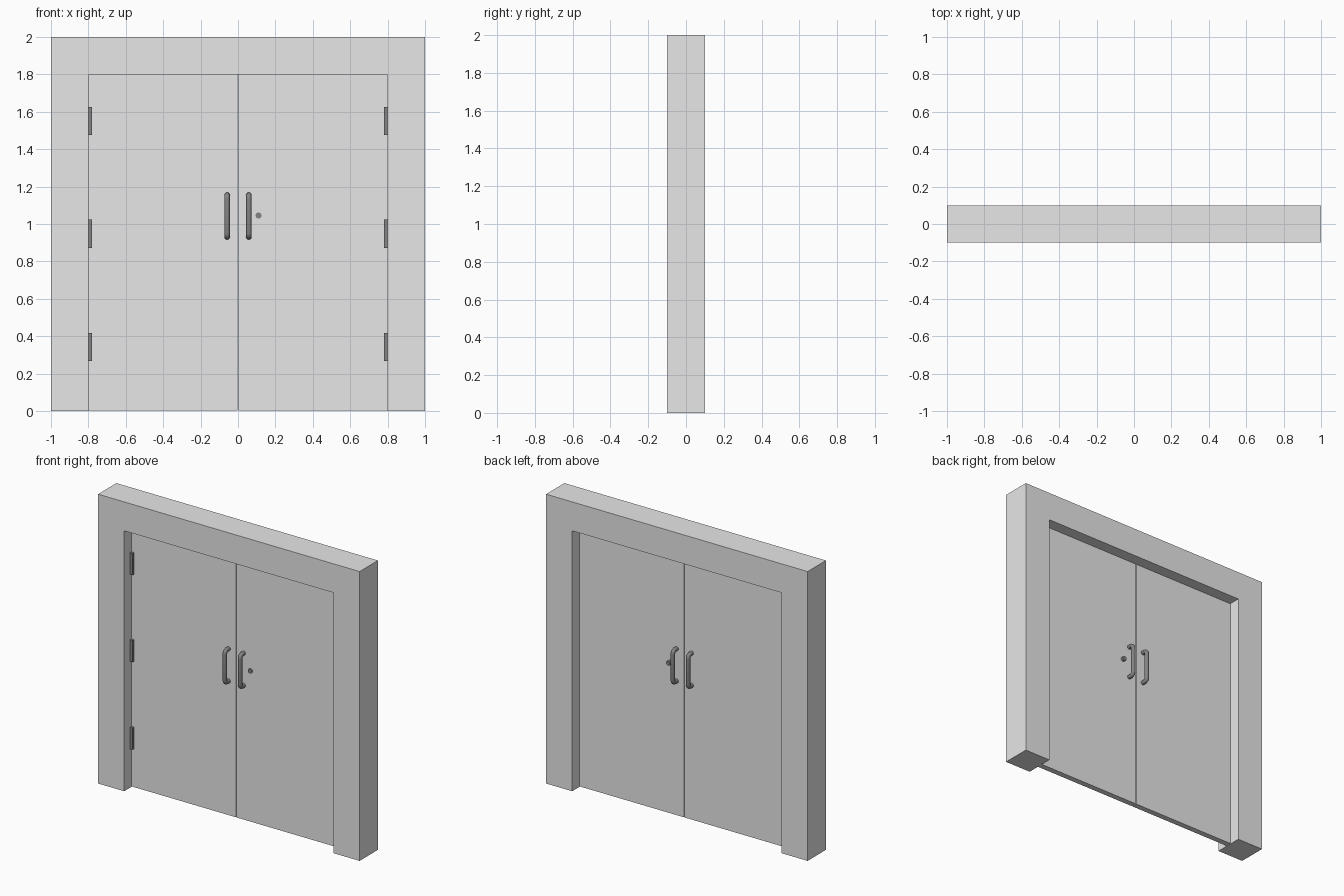
import bpy, bmesh, math
from mathutils import Vector, Matrix

if "Cube" in bpy.data.objects:
    bpy.data.objects.remove(bpy.data.objects["Cube"])


def material(name, v):
    m = bpy.data.materials.new(name)
    m.diffuse_color = (v, v, v, 1)
    m.use_nodes = True
    m.node_tree.nodes["Principled BSDF"].inputs["Base Color"].default_value = m.diffuse_color
    return m


PAINT = material("pale grey", 0.8)
METAL = material("dark grey metal", 0.23)


def finish(name, bm, mat):
    bmesh.ops.recalc_face_normals(bm, faces=bm.faces)
    me = bpy.data.meshes.new(name)
    bm.to_mesh(me)
    bm.free()
    me.materials.append(mat)
    ob = bpy.data.objects.new(name, me)
    bpy.context.collection.objects.link(ob)
    return ob


def smooth(ob):
    bpy.ops.object.select_all(action='DESELECT')
    ob.select_set(True)
    bpy.context.view_layer.objects.active = ob
    bpy.ops.object.shade_smooth_by_angle(angle=math.radians(40))


def box(name, lo, hi, mat):
    lo, hi = Vector(lo), Vector(hi)
    bm = bmesh.new()
    bmesh.ops.create_cube(bm, size=1)
    for v in bm.verts:
        v.co = (lo + hi) / 2 + v.co * (hi - lo)
    return finish(name, bm, mat)


def disc(name, x, z, r, y0, y1, mat):
    bm = bmesh.new()
    m = Matrix.Translation((x, (y0 + y1) / 2, z)) @ Matrix.Rotation(math.pi / 2, 4, 'X')
    bmesh.ops.create_cone(bm, cap_ends=True, segments=24, radius1=r, radius2=r,
                          depth=abs(y1 - y0), matrix=m)
    smooth(finish(name, bm, mat))


def handle(name, x, side):
    # pull handle: a round tube swept along a bracket path with rounded corners
    r, c, top, bottom = 0.0145, 0.02, 1.154, 0.931
    y_door, y_bar = 0.015, 0.06
    path = [(y_door, top)]
    for k in range(5):
        a = math.pi / 2 * k / 4
        path.append((y_bar - c + c * math.sin(a), top - c + c * math.cos(a)))
    path += [(y, top + bottom - z) for y, z in reversed(path)]
    bm = bmesh.new()
    rings, n = [], 16
    for i, (y, z) in enumerate(path):
        a = path[max(i - 1, 0)]
        b = path[min(i + 1, len(path) - 1)]
        t = Vector((0, b[0] - a[0], b[1] - a[1])).normalized()
        if i in (0, len(path) - 1):
            t = Vector((0, 1 if i == 0 else -1, 0))
        u = Vector((1, 0, 0))
        w = t.cross(u)
        ring = []
        for k in range(n):
            q = 2 * math.pi * k / n
            p = Vector((x, y, z)) + r * (math.cos(q) * u + math.sin(q) * w)
            ring.append(bm.verts.new((p.x, p.y * side, p.z)))
        rings.append(ring)
    for a, b in zip(rings, rings[1:]):
        for k in range(n):
            bm.faces.new((a[k], a[(k + 1) % n], b[(k + 1) % n], b[k]))
    bm.faces.new(rings[0])
    bm.faces.new(rings[-1])
    smooth(finish(name, bm, METAL))


# door frame: U-shaped profile extruded through the wall depth
bm = bmesh.new()
outline = [(-1, 0), (-1, 2), (1, 2), (1, 0), (0.8, 0), (0.8, 1.8), (-0.8, 1.8), (-0.8, 0)]
face = bm.faces.new([bm.verts.new((x, -0.1, z)) for x, z in outline])
ext = bmesh.ops.extrude_face_region(bm, geom=[face])
bmesh.ops.translate(bm, vec=(0, 0.2, 0),
                    verts=[g for g in ext["geom"] if isinstance(g, bmesh.types.BMVert)])
finish("door_frame", bm, PAINT)

for s, label in ((-1, "left"), (1, "right")):
    # door leaf, with a fine gap at the centre
    xs = sorted((s * 0.003, s * 0.799))
    box(f"{label}_door", (xs[0], -0.02, 0.003), (xs[1], 0.02, 1.799), PAINT)
    # three hinges on the front
    hx = sorted((s * 0.78, s * 0.8))
    for i, z in enumerate((0.343, 0.948, 1.55)):
        box(f"{label}_hinge_{i + 1}", (hx[0], -0.038, z - 0.075), (hx[1], -0.015, z + 0.075), METAL)
    # pull handles on both faces
    for side, end in ((-1, "front"), (1, "back")):
        handle(f"{label}_{end}_handle", s * 0.058, side)

# lock: flush cylinder in front, thumb turn at the back
disc("lock_front", 0.11, 1.045, 0.016, -0.027, -0.015, METAL)
disc("lock_back", 0.11, 1.045, 0.016, 0.015, 0.038, METAL)
